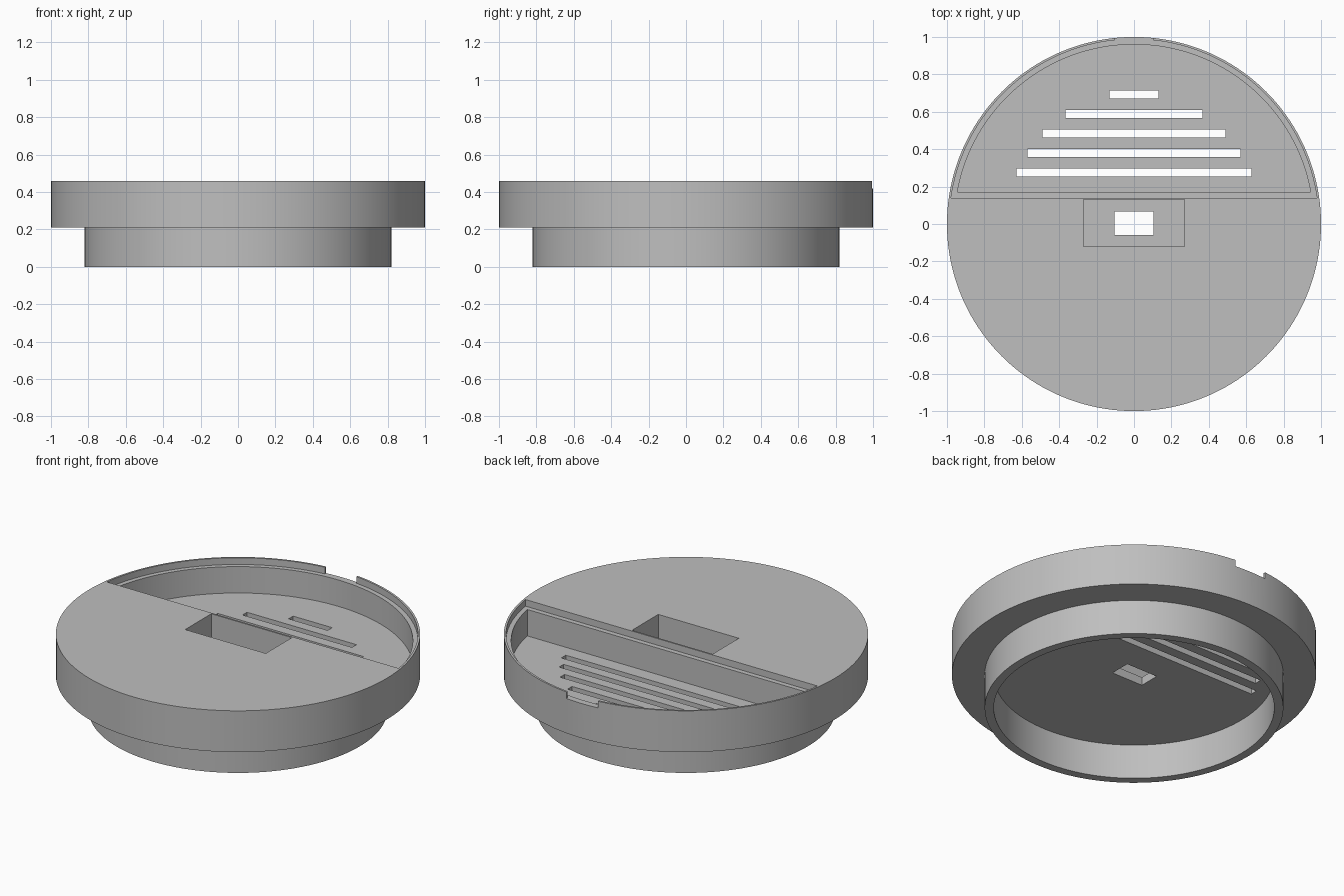
import bpy
import bmesh
import math

SEGMENTS = 160
TOP, LEDGE, FLOOR, STEP = 0.46, 0.42, 0.26, 0.21

if "Cube" in bpy.data.objects:
    bpy.data.objects.remove(bpy.data.objects["Cube"], do_unlink=True)

grey = bpy.data.materials.new("plain grey")
grey.use_nodes = True
grey.diffuse_color = (0.52, 0.52, 0.52, 1)
grey.node_tree.nodes["Principled BSDF"].inputs["Base Color"].default_value = grey.diffuse_color


def make_object(name, bm):
    bmesh.ops.recalc_face_normals(bm, faces=bm.faces)
    mesh = bpy.data.meshes.new(name)
    bm.to_mesh(mesh)
    bm.free()
    mesh.materials.append(grey)
    obj = bpy.data.objects.new(name, mesh)
    bpy.context.collection.objects.link(obj)
    return obj


def lathe(name, profile):
    """Revolve an (r, z) profile, closing both ends with flat discs."""
    bm = bmesh.new()
    angles = [2 * math.pi * i / SEGMENTS for i in range(SEGMENTS)]
    rings = [[bm.verts.new((r * math.cos(a), r * math.sin(a), z)) for a in angles]
             for r, z in profile]
    for low, high in zip(rings, rings[1:]):
        for i in range(SEGMENTS):
            j = (i + 1) % SEGMENTS
            bm.faces.new((low[i], low[j], high[j], high[i]))
    bm.faces.new(rings[0])
    bm.faces.new(rings[-1])
    return make_object(name, bm)


def prism(name, outline, z0, z1):
    """Extrude an (x, y) outline upward from z0 to z1."""
    bm = bmesh.new()
    face = bm.faces.new([bm.verts.new((x, y, z0)) for x, y in outline])
    new = bmesh.ops.extrude_face_region(bm, geom=[face])["geom"]
    verts = [v for v in new if isinstance(v, bmesh.types.BMVert)]
    bmesh.ops.translate(bm, verts=verts, vec=(0, 0, z1 - z0))
    return make_object(name, bm)


def box(name, half_width, y0, y1, z0, z1):
    w = half_width
    return prism(name, [(-w, y0), (w, y0), (w, y1), (-w, y1)], z0, z1)


def segment(radius, y):
    """Circle segment lying behind the chord at y."""
    start = math.asin(y / radius)
    count = SEGMENTS // 2
    angles = [start + (math.pi - 2 * start) * i / count for i in range(count + 1)]
    return [(radius * math.cos(a), radius * math.sin(a)) for a in angles]


# Wide disc standing on a hollow ring
body = lathe("stepped_round_base", [(0.77, STEP), (0.77, 0), (0.82, 0),
                                    (0.82, STEP), (1, STEP), (1, TOP)])

# Cover ledge, deep rear compartment, rim notch, centre pocket and its opening
cutters = [
    prism("cover_ledge_cutter", segment(0.988, 0.14), LEDGE, 0.6),
    prism("compartment_cutter", segment(0.96, 0.17), FLOOR, 0.55),
    box("rim_notch_cutter", 0.105, 0.9, 1.1, LEDGE, 0.57),
    box("centre_pocket_cutter", 0.27, -0.12, 0.13, FLOOR, 0.56),
    box("centre_opening_cutter", 0.105, -0.058, 0.068, 0.1, 0.4),
]

# Vent slots, shortening toward the rim
for i, half_width in enumerate((0.628, 0.57, 0.49, 0.367, 0.131)):
    y = 0.254 + 0.1043 * i
    cutters.append(box("vent_slot_cutter", half_width, y, y + 0.043, 0.1, 0.4))

bpy.context.view_layer.objects.active = body
for cutter in cutters:
    cutter.hide_render = True
    mod = body.modifiers.new("cut", "BOOLEAN")
    mod.operation = "DIFFERENCE"
    mod.solver = "EXACT"
    mod.object = cutter
    bpy.ops.object.modifier_apply(modifier=mod.name)
    bpy.data.objects.remove(cutter, do_unlink=True)

# Smooth round walls with crisp edges
bpy.ops.object.select_all(action="DESELECT")
body.select_set(True)
bpy.ops.object.shade_smooth_by_angle(angle=math.radians(30))
